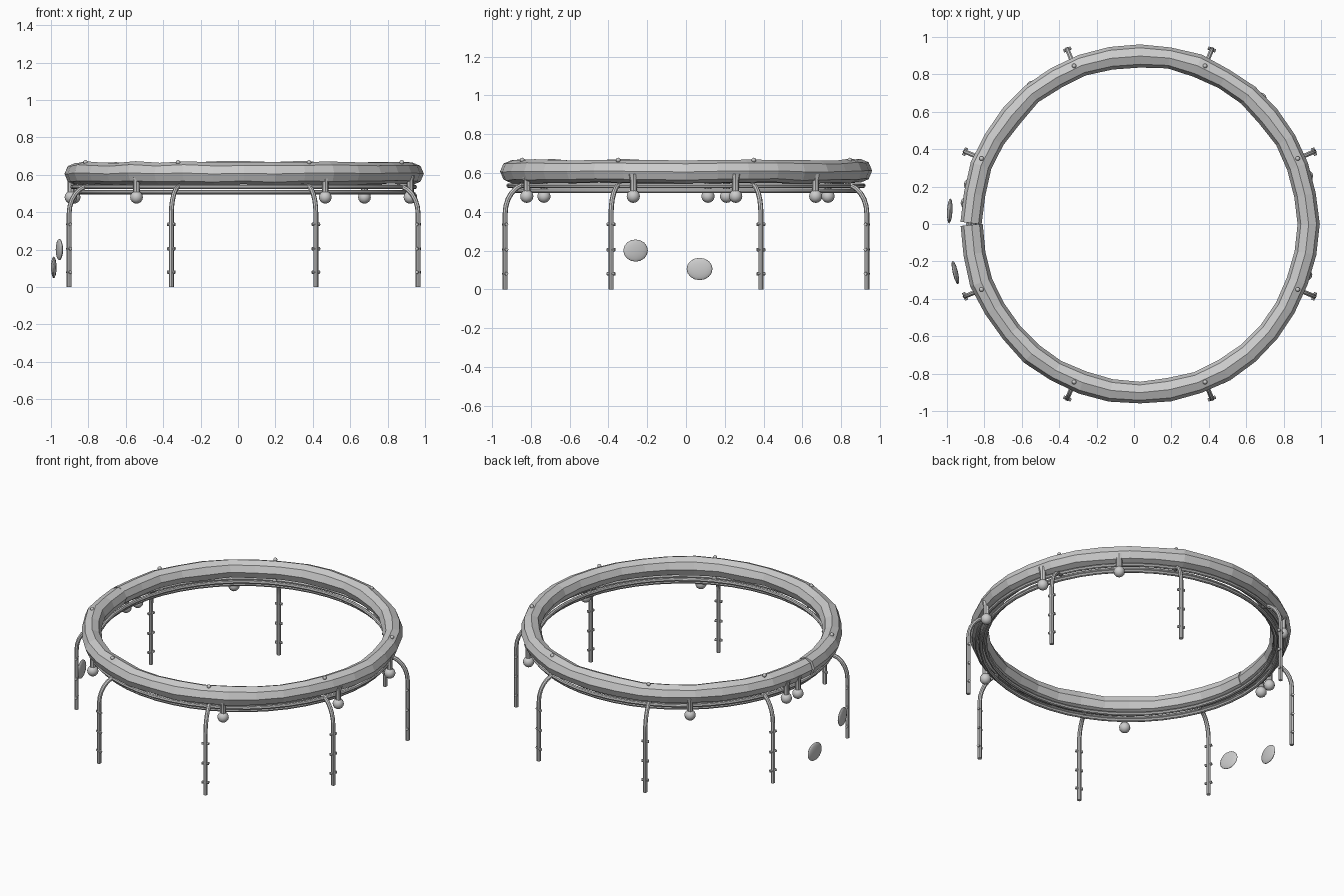
import bpy, math, random
from math import sin, cos, radians, pi
from mathutils import Vector, Matrix

random.seed(4)
if "Cube" in bpy.data.objects:
    bpy.data.objects.remove(bpy.data.objects["Cube"])

CENTRE = Vector((0.03, 0, 0))

grey = bpy.data.materials.new("light_grey")
grey.use_nodes = True
grey.diffuse_color = (0.6, 0.6, 0.6, 1)
grey.node_tree.nodes["Principled BSDF"].inputs["Base Color"].default_value = (0.6, 0.6, 0.6, 1)


def polar(radius, angle, z):
    """Point around the ring centre, angle in degrees."""
    a = radians(angle)
    return CENTRE + Vector((radius * cos(a), radius * sin(a), z))


def tube(name, points, radius, cyclic=False, res=2, scales=None):
    """Round bar swept along points, turned into a mesh."""
    curve = bpy.data.curves.new(name, "CURVE")
    curve.dimensions = "3D"
    curve.bevel_depth = radius
    curve.bevel_resolution = res
    curve.use_fill_caps = True
    spline = curve.splines.new("POLY")
    spline.points.add(len(points) - 1)
    for i, p in enumerate(points):
        spline.points[i].co = (*p, 1)
        spline.points[i].radius = scales[i] if scales else 1
    spline.use_cyclic_u = cyclic
    temp = bpy.data.objects.new(name + "_path", curve)
    bpy.context.collection.objects.link(temp)
    graph = bpy.context.evaluated_depsgraph_get()
    mesh = bpy.data.meshes.new_from_object(temp.evaluated_get(graph))
    bpy.data.objects.remove(temp)
    mesh.name = name
    obj = bpy.data.objects.new(name, mesh)
    bpy.context.collection.objects.link(obj)
    return finish(obj)


def finish(obj, smooth=True):
    obj.data.materials.clear()
    obj.data.materials.append(grey)
    if smooth:
        bpy.ops.object.select_all(action="DESELECT")
        obj.select_set(True)
        bpy.context.view_layer.objects.active = obj
        bpy.ops.object.shade_smooth_by_angle(angle=radians(35))
    return obj


def ball(name, location, radius, scale=(1, 1, 1), turn=0):
    bpy.ops.mesh.primitive_uv_sphere_add(segments=12, ring_count=8, radius=radius,
                                         location=location, rotation=(0, 0, radians(turn)))
    obj = bpy.context.object
    obj.name = name
    obj.scale = scale
    return finish(obj)


# Thick, slightly uneven top ring with a narrow split
steps = 36
path, swell = [], []
for i in range(steps + 1):
    a = 180.3 + 359.4 * i / steps
    path.append(polar(0.9 + random.uniform(-0.004, 0.004), a,
                      0.608 + random.uniform(-0.004, 0.004)))
    swell.append(random.uniform(0.94, 1.06))
main_ring = tube("main_ring", path, 0.06, scales=swell)
for poly in main_ring.data.polygons:
    poly.use_smooth = False

# Thin rails under the ring
for name, r, z in (("outer_rail", 0.915, 0.535), ("lower_rail", 0.89, 0.508),
                   ("inner_rail", 0.865, 0.535)):
    tube(name, [polar(r, 360 * i / 48, z) for i in range(48)], 0.012, cyclic=True)

# Bent legs with cross pins, and a stud on top of the ring
for k in range(8):
    a = 22.5 + 45 * k
    leg = [polar(1.01, a, 0), polar(1.01, a, 0.39)]
    leg += [polar(0.89 + 0.12 * cos(t * pi / 12), a, 0.39 + 0.15 * sin(t * pi / 12))
            for t in range(1, 7)]
    tube(f"leg_{k + 1}", leg, 0.013)
    side = Vector((-sin(radians(a)), cos(radians(a)), 0))
    for n, z in enumerate((0.08, 0.205, 0.335)):
        mid = polar(1.01, a, z)
        tube(f"leg_{k + 1}_pin_{n + 1}", [mid - side * 0.022, mid + side * 0.022], 0.009)
    ball(f"ring_stud_{k + 1}", polar(0.915, a, 0.667), 0.012)

# Hanging lamps: flared neck and round bulb
for k, a in enumerate((-128, -62, -17, 16, 46, 128, 167, 173)):
    tube(f"lamp_neck_{k + 1}", [polar(0.93, a, z) for z in (0.49, 0.565, 0.595)], 0.018,
         scales=[1, 1, 1.5])
    ball(f"lamp_bulb_{k + 1}", polar(0.93, a, 0.48), 0.034)

# Two flat loose discs beside the legs
ball("upper_disc", (-0.955, -0.26, 0.2), 0.065, (0.22, 1, 0.88), 13)
ball("lower_disc", (-0.985, 0.07, 0.105), 0.067, (0.22, 1, 0.86), -3)
